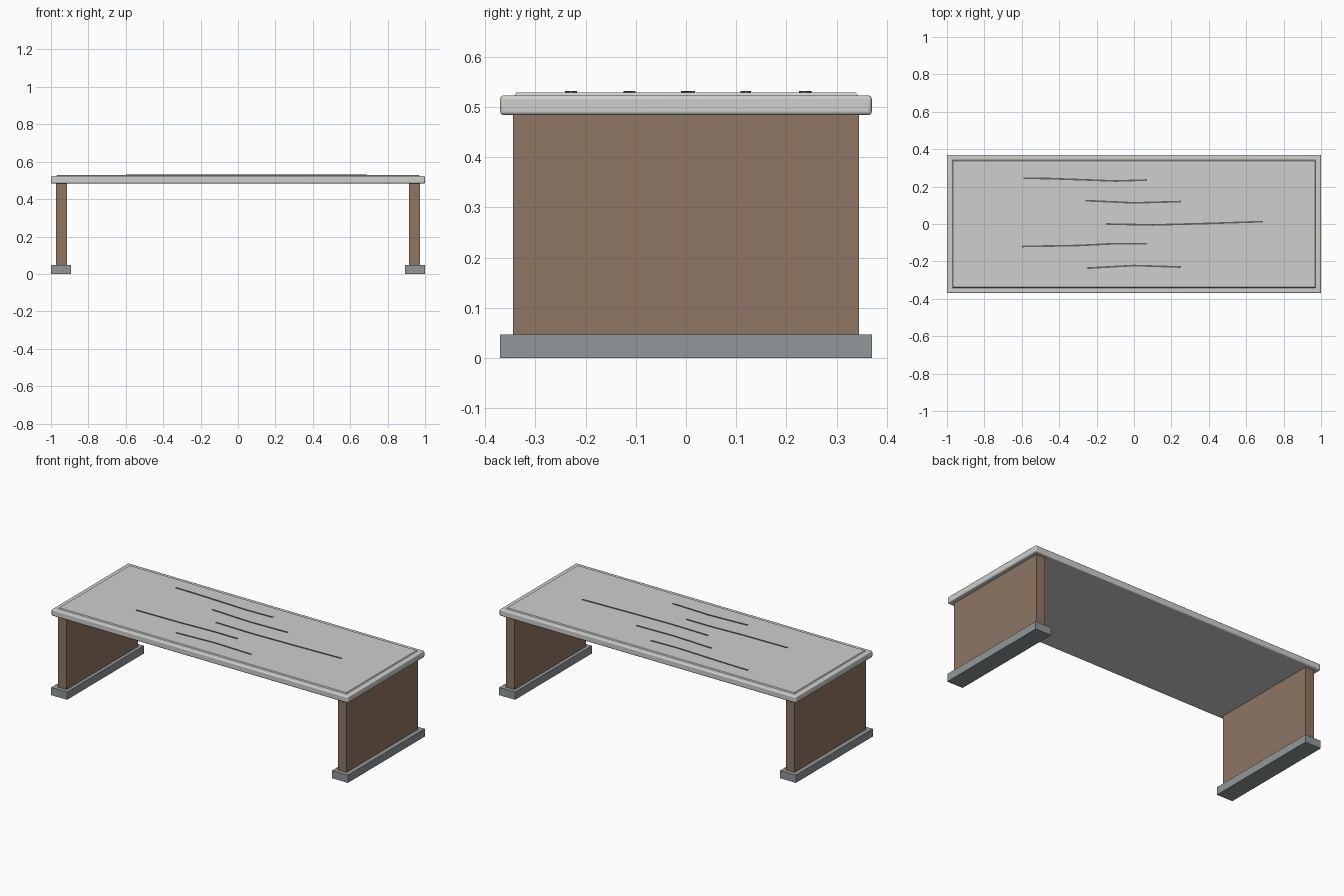
import bpy
import bmesh
from mathutils import Vector

default = bpy.data.objects.get("Cube")
if default:
    bpy.data.objects.remove(default, do_unlink=True)


def material(name, rgb):
    m = bpy.data.materials.new(name)
    m.use_nodes = True
    m.diffuse_color = (*rgb, 1)
    m.node_tree.nodes["Principled BSDF"].inputs["Base Color"].default_value = (*rgb, 1)
    return m


stone = material("pale stone", (0.62, 0.62, 0.605))
wood = material("brown wood", (0.275, 0.18, 0.125))
foot_grey = material("blue grey", (0.285, 0.31, 0.32))
vein_grey = material("dark vein", (0.13, 0.13, 0.13))


def finish(bm, name, mat):
    bmesh.ops.recalc_face_normals(bm, faces=bm.faces)
    mesh = bpy.data.meshes.new(name)
    bm.to_mesh(mesh)
    bm.free()
    mesh.materials.append(mat)
    obj = bpy.data.objects.new(name, mesh)
    bpy.context.collection.objects.link(obj)
    return obj


def box(name, low, high, mat, top_inset=0):
    """Box between two corners; the top can be drawn in to slope the sides."""
    low, high = Vector(low), Vector(high)
    bm = bmesh.new()
    bmesh.ops.create_cube(bm, size=1)
    for v in bm.verts:
        top = v.co.z > 0
        v.co = (low + high) / 2 + v.co * (high - low)
        if top:
            v.co.x -= top_inset if v.co.x > 0 else -top_inset
            v.co.y -= top_inset if v.co.y > 0 else -top_inset
    return finish(bm, name, mat)


# Slab with softly rounded edges
slab = box("table_slab", (-1, -0.37, 0.484), (1, 0.37, 0.523), stone)
bevel = slab.modifiers.new("rounded edge", "BEVEL")
bevel.width = 0.007
bevel.segments = 3
bpy.context.view_layer.objects.active = slab
slab.select_set(True)
bpy.ops.object.shade_smooth_by_angle()
slab.select_set(False)

# Raised top surface inside the rim
box("raised_top", (-0.972, -0.343, 0.52), (0.972, 0.343, 0.529), stone, 0.005)

# Panel legs on wider feet
for side, label in ((-1, "right"), (1, "left")):
    def span(a, b):
        return sorted((side * a, side * b))
    x0, x1 = span(0.914, 0.973)
    box(label + "_panel_leg", (x0, -0.345, 0.045), (x1, 0.345, 0.488), wood)
    x0, x1 = span(0.893, 1.0)
    box(label + "_foot", (x0, -0.37, 0), (x1, 0.37, 0.047), foot_grey)


# Stone veins as thin wandering strips
def vein(name, path, width=0.009, base=0.527, top=0.532):
    bm = bmesh.new()
    rings = []
    for x, y in path:
        corners = ((-1, base), (1, base), (1, top), (-1, top))
        rings.append([bm.verts.new((x, y + s * width / 2, z)) for s, z in corners])
    for a, b in zip(rings, rings[1:]):
        for i in range(4):
            j = (i + 1) % 4
            bm.faces.new((a[i], a[j], b[j], b[i]))
    bm.faces.new(rings[0])
    bm.faces.new(rings[-1])
    finish(bm, name, vein_grey)


paths = (
    ((-0.59, 0.245), (-0.45, 0.243), (-0.1, 0.23), (0.07, 0.235)),
    ((-0.26, 0.125), (0, 0.113), (0.25, 0.12)),
    ((-0.15, 0), (0.1, -0.005), (0.4, 0.003), (0.69, 0.013)),
    ((-0.6, -0.12), (-0.3, -0.115), (-0.1, -0.105), (0.07, -0.105)),
    ((-0.25, -0.236), (0, -0.222), (0.25, -0.23)),
)
for number, path in enumerate(paths, 1):
    vein(f"stone_vein_{number}", path)
